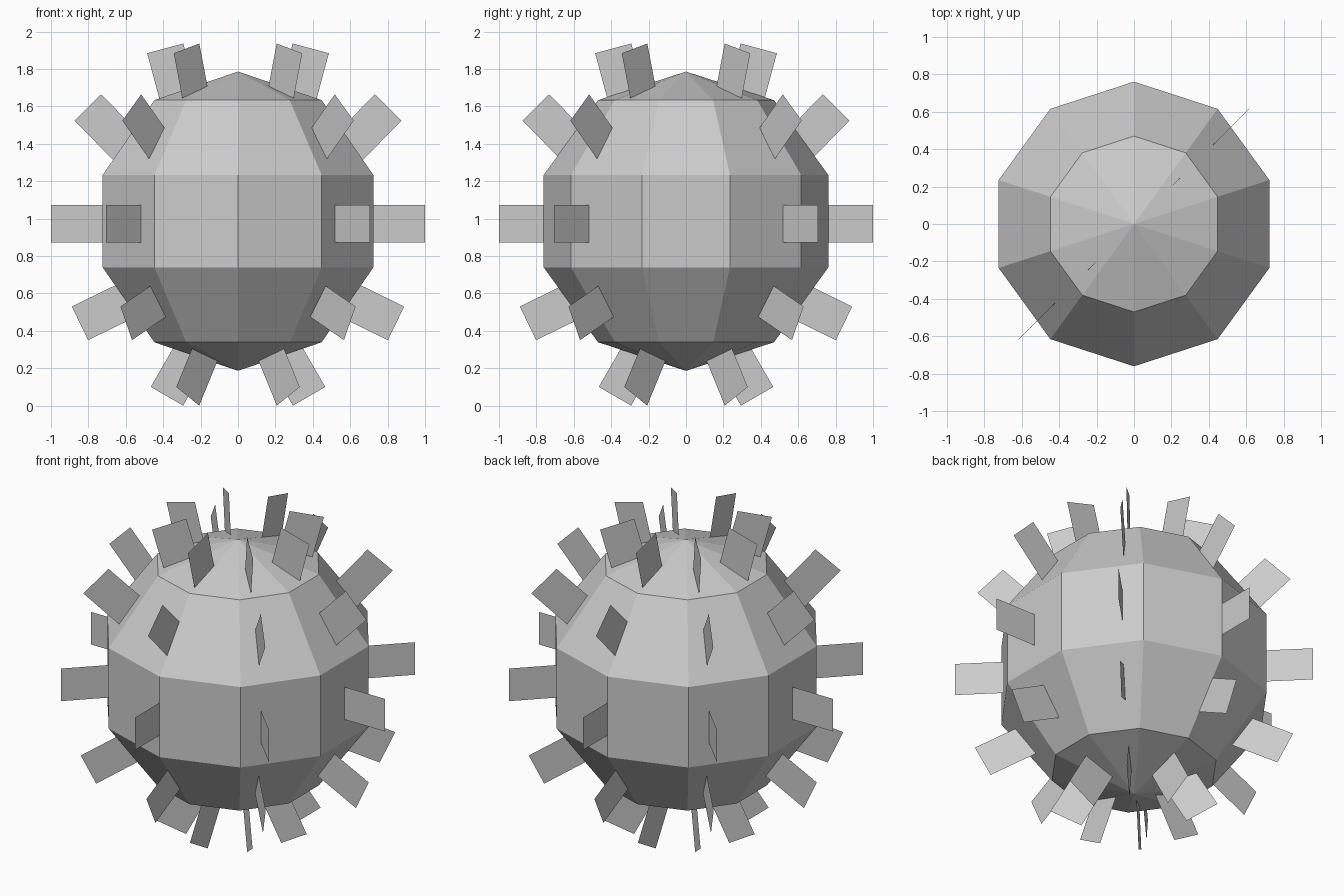
import bpy, bmesh
from math import sin, cos, pi, radians

if "Cube" in bpy.data.objects:
    bpy.data.objects.remove(bpy.data.objects["Cube"])

CENTRE_Z = 0.986
RADIUS = 0.8


def make_object(name, bm):
    mesh = bpy.data.meshes.new(name)
    bm.to_mesh(mesh)
    bm.free()
    obj = bpy.data.objects.new(name, mesh)
    bpy.context.collection.objects.link(obj)
    return obj


# Body: low-poly ball, ten sides and five bands
bm = bmesh.new()
rings = []
for i in range(1, 5):
    a = pi * i / 5
    rings.append([bm.verts.new((RADIUS * sin(a) * cos(radians(18 + 36 * k)),
                                RADIUS * sin(a) * sin(radians(18 + 36 * k)),
                                CENTRE_Z + RADIUS * cos(a))) for k in range(10)])
top = bm.verts.new((0, 0, CENTRE_Z + RADIUS))
bottom = bm.verts.new((0, 0, CENTRE_Z - RADIUS))
for k in range(10):
    n = (k + 1) % 10
    bm.faces.new((top, rings[0][k], rings[0][n]))
    bm.faces.new((bottom, rings[-1][n], rings[-1][k]))
    for up, low in zip(rings, rings[1:]):
        bm.faces.new((up[k], low[k], low[n], up[n]))
make_object("body", bm)

# Spines: thin flat cards, five rows of eight, partly sunk into the body
# (row name, radius and height of outer edge middle, elevation angle)
rows = [
    ("crown", 0.389, 1.910, 75),
    ("upper", 0.803, 1.594, 45.5),
    ("middle", 0.999, 0.973, 0),
    ("lower", 0.845, 0.440, -26),
    ("base", 0.380, 0.050, -60),
]
LENGTH, HALF = 0.4, 0.1
for name, r, z, elev in rows:
    bm = bmesh.new()
    c, s = cos(radians(elev)), sin(radians(elev))
    for k in range(8):
        az = k * pi / 4
        quad = []
        for along, side in ((0, HALF), (0, -HALF), (-LENGTH, -HALF), (-LENGTH, HALF)):
            rad = r + along * c - side * s
            quad.append(bm.verts.new((rad * cos(az), rad * sin(az), z + along * s + side * c)))
        bm.faces.new(quad)
    make_object(name + "_spines", bm)
